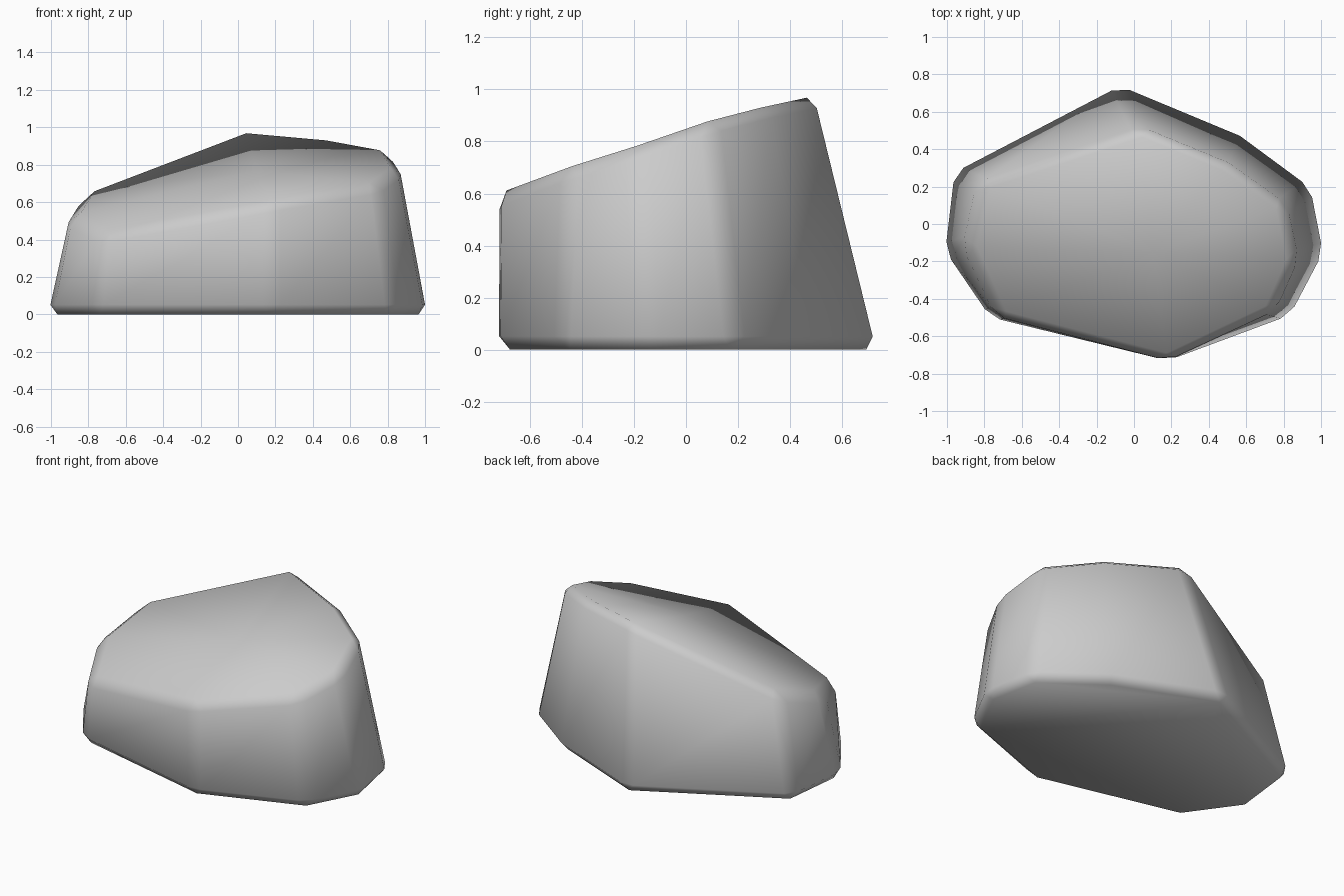
import bpy
import bmesh
import math

if "Cube" in bpy.data.objects:
    bpy.data.objects.remove(bpy.data.objects["Cube"], do_unlink=True)

# Corner pillars: foot (x, y), then crown (x, y, z)
CORNERS = [
    ((-1.02, -0.15), (-0.905, -0.12, 0.53)),
    ((-0.77, -0.50), (-0.74, -0.49, 0.43)),
    ((0.18, -0.73), (0.18, -0.73, 0.60)),
    ((0.84, -0.49), (0.75, -0.46, 0.70)),
    ((1.02, -0.15), (0.87, -0.19, 0.785)),
    ((0.95, 0.20), (0.81, 0.10, 0.885)),
    ((0.57, 0.48), (0.50, 0.32, 0.942)),
    ((-0.08, 0.75), (0.04, 0.51, 0.983)),
    ((-0.97, 0.28), (-0.83, 0.22, 0.65)),
]
CENTRE = (0.10, -0.15, 0.77)

# Grey stone colour
stone = bpy.data.materials.new("stone_grey")
stone.use_nodes = True
colour = (0.6, 0.6, 0.6, 1.0)
stone.diffuse_color = colour
stone.node_tree.nodes["Principled BSDF"].inputs["Base Color"].default_value = colour

# Tapered boulder with flat underside and gently domed crown
bm = bmesh.new()
feet = [bm.verts.new((x, y, 0)) for (x, y), _ in CORNERS]
crown = [bm.verts.new(top) for _, top in CORNERS]
middle = bm.verts.new(CENTRE)
bm.faces.new(feet[::-1])
for i in range(len(CORNERS)):
    j = (i + 1) % len(CORNERS)
    bm.faces.new((feet[i], feet[j], crown[j], crown[i]))
    bm.faces.new((crown[i], crown[j], middle))
bmesh.ops.recalc_face_normals(bm, faces=bm.faces)

mesh = bpy.data.meshes.new("boulder")
bm.to_mesh(mesh)
bm.free()
mesh.materials.append(stone)
for face in mesh.polygons:
    face.use_smooth = True
boulder = bpy.data.objects.new("boulder", mesh)
bpy.context.collection.objects.link(boulder)

# Worn edges
bevel = boulder.modifiers.new("worn_edges", "BEVEL")
bevel.width = 0.052
bevel.segments = 1
bevel.limit_method = "ANGLE"
bevel.angle_limit = math.radians(18)
